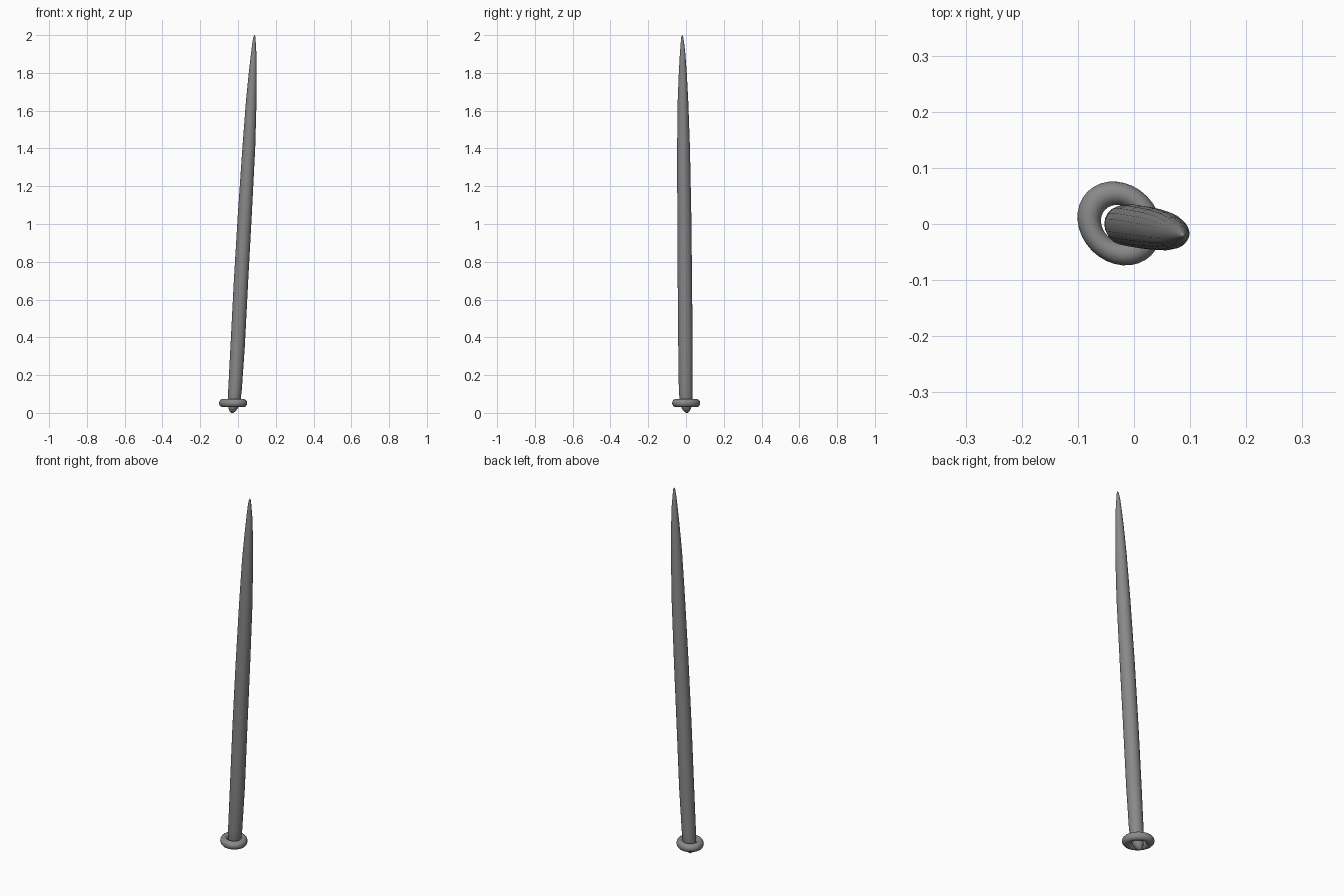
import bpy, bmesh, math

if "Cube" in bpy.data.objects:
    bpy.data.objects.remove(bpy.data.objects["Cube"])

# Dark grey finish shared by both parts
dark = bpy.data.materials.new("dark_grey")
dark.diffuse_color = (0.25, 0.25, 0.25, 1)
dark.use_nodes = True
dark.node_tree.nodes["Principled BSDF"].inputs["Base Color"].default_value = dark.diffuse_color


def loft(name, sections, sides):
    """Skin round sections given as (x, y, z, radius)."""
    bm = bmesh.new()
    rings = []
    for x, y, z, r in sections:
        rings.append([bm.verts.new((x + r * math.cos(2 * math.pi * i / sides),
                                    y + r * math.sin(2 * math.pi * i / sides), z))
                      for i in range(sides)])
    for a, b in zip(rings, rings[1:]):
        for i in range(sides):
            j = (i + 1) % sides
            bm.faces.new((a[i], a[j], b[j], b[i]))
    bm.faces.new(rings[0])
    bm.faces.new(rings[-1])
    bmesh.ops.recalc_face_normals(bm, faces=bm.faces)
    mesh = bpy.data.meshes.new(name)
    bm.to_mesh(mesh)
    bm.free()
    mesh.shade_smooth()
    mesh.materials.append(dark)
    obj = bpy.data.objects.new(name, mesh)
    bpy.context.collection.objects.link(obj)
    return obj


# Leaning shaft with a rounded butt and a long tapered point
loft("shaft", [
    (-0.030, 0.005, 0.000, 0.005), (-0.029, 0.004, 0.009, 0.016),
    (-0.025, 0.002, 0.025, 0.025), (-0.020, 0.000, 0.060, 0.033),
    (-0.016, -0.002, 0.12, 0.036), (-0.002, -0.003, 0.35, 0.038),
    (0.016, -0.006, 0.70, 0.038), (0.036, -0.009, 1.05, 0.037),
    (0.057, -0.013, 1.40, 0.034), (0.070, -0.016, 1.65, 0.028),
    (0.078, -0.017, 1.80, 0.021), (0.083, -0.018, 1.90, 0.0145),
    (0.085, -0.019, 1.96, 0.009), (0.087, -0.020, 1.99, 0.005),
    (0.087, -0.020, 2.00, 0.001)], 20)

# Slightly oval ring around the butt
bpy.ops.mesh.primitive_torus_add(
    major_radius=0.054, minor_radius=0.021, major_segments=32, minor_segments=14,
    location=(-0.026, 0.001, 0.052), rotation=(0, 0, math.radians(-45)))
ring = bpy.context.object
ring.name = "butt_ring"
ring.scale = (1.07, 0.92, 1.05)
ring.data.shade_smooth()
ring.data.materials.append(dark)
